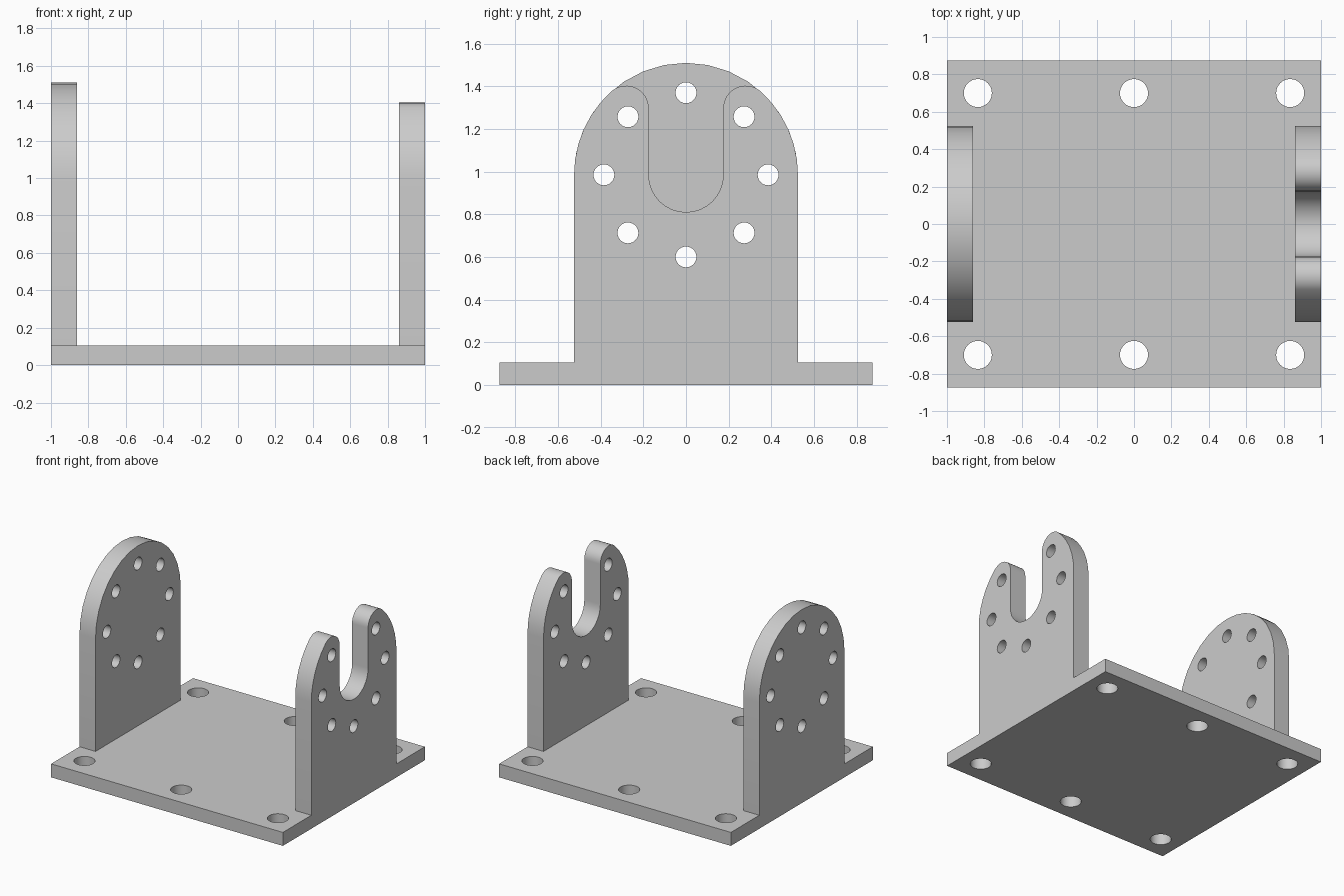
import bpy, bmesh
from math import sin, cos, pi, atan2, sqrt, radians
from mathutils import Matrix, Vector

cube = bpy.data.objects.get("Cube")
if cube:
    bpy.data.objects.remove(cube, do_unlink=True)

# Overall dimensions
HALF_X, HALF_Y, BASE = 1.0, 0.875, 0.105
WALL = 0.138              # wall thickness
R, AXIS = 0.525, 0.985    # wall corner radius and bore axis height
NOTCH, TIP = 0.175, 0.105 # slot half width and prong tip radius

grey = bpy.data.materials.new("plain grey")
grey.use_nodes = True
colour = (0.6, 0.6, 0.6, 1)
grey.diffuse_color = colour
grey.node_tree.nodes["Principled BSDF"].inputs["Base Color"].default_value = colour


def arc(cx, cy, r, a0, a1, n):
    """Points along an arc, both ends included."""
    steps = [a0 + (a1 - a0) * i / n for i in range(n + 1)]
    return [(cx + r * cos(a), cy + r * sin(a)) for a in steps]


def circle(cx, cy, r, n=24):
    return arc(cx, cy, r, 0, 2 * pi, n)[:-1]


def plate(name, outline, holes, thickness, matrix):
    """Flat plate from an outline with through holes, centred on its thickness."""
    curve = bpy.data.curves.new(name + "_profile", 'CURVE')
    curve.dimensions, curve.fill_mode = '2D', 'BOTH'
    curve.extrude = thickness / 2
    for loop in [outline] + holes:
        spline = curve.splines.new('POLY')
        spline.points.add(len(loop) - 1)
        for point, (x, y) in zip(spline.points, loop):
            point.co = (x, y, 0, 1)
        spline.use_cyclic_u = True
    helper = bpy.data.objects.new(name + "_profile", curve)
    bpy.context.collection.objects.link(helper)
    graph = bpy.context.evaluated_depsgraph_get()
    mesh = bpy.data.meshes.new_from_object(helper.evaluated_get(graph))
    bpy.data.objects.remove(helper, do_unlink=True)
    bpy.data.curves.remove(curve)

    bm = bmesh.new()
    bm.from_mesh(mesh)
    bmesh.ops.remove_doubles(bm, verts=bm.verts, dist=0.0001)
    bmesh.ops.transform(bm, matrix=matrix, verts=bm.verts)
    bmesh.ops.recalc_face_normals(bm, faces=bm.faces)
    bm.to_mesh(mesh)
    bm.free()
    mesh.name = name
    mesh.materials.clear()
    mesh.materials.append(grey)

    obj = bpy.data.objects.new(name, mesh)
    bpy.context.collection.objects.link(obj)
    bpy.ops.object.select_all(action='DESELECT')
    obj.select_set(True)
    bpy.context.view_layer.objects.active = obj
    bpy.ops.object.shade_smooth_by_angle(angle=radians(30))
    return obj


# Base plate with six mounting holes
base_outline = [(-HALF_X, -HALF_Y), (HALF_X, -HALF_Y), (HALF_X, HALF_Y), (-HALF_X, HALF_Y)]
base_holes = [circle(x, y, 0.075, 32) for x in (-0.835, 0, 0.835) for y in (-0.7, 0.7)]
plate("base_plate", base_outline, base_holes, BASE, Matrix.Translation((0, 0, BASE / 2)))

# Ring of bolt holes shared by both walls, starting at the top
bolt_ring = [circle(0.385 * sin(i * pi / 4), AXIS + 0.385 * cos(i * pi / 4), 0.049)
             for i in range(8)]


def wall_matrix(side):
    """Stand a profile upright, flush with the base end on the given side."""
    turn = Matrix.Rotation(pi / 2, 4, 'Z') @ Matrix.Rotation(pi / 2, 4, 'X')
    return Matrix.Translation(Vector((side * (HALF_X - WALL / 2), 0, 0))) @ turn


# Round-topped wall
round_outline = [(-R, BASE), (R, BASE)] + arc(0, AXIS, R, 0, pi, 16)
plate("right_round_wall", round_outline, bolt_ring, WALL, wall_matrix(-1))

# Slotted wall: one half outline, mirrored
tip_y = NOTCH + TIP
tip_rise = sqrt((R - TIP) ** 2 - tip_y ** 2)
join = atan2(tip_rise, tip_y)
half = [(R, BASE)] + arc(0, AXIS, R, 0, join, 6)
half += arc(tip_y, AXIS + tip_rise, TIP, join, pi, 12)[1:]
half += arc(0, AXIS, NOTCH, 0, -pi / 2, 8)
slotted_outline = half + [(-x, y) for x, y in reversed(half[:-1])]
plate("left_slotted_wall", slotted_outline, bolt_ring[1:], WALL, wall_matrix(1))
